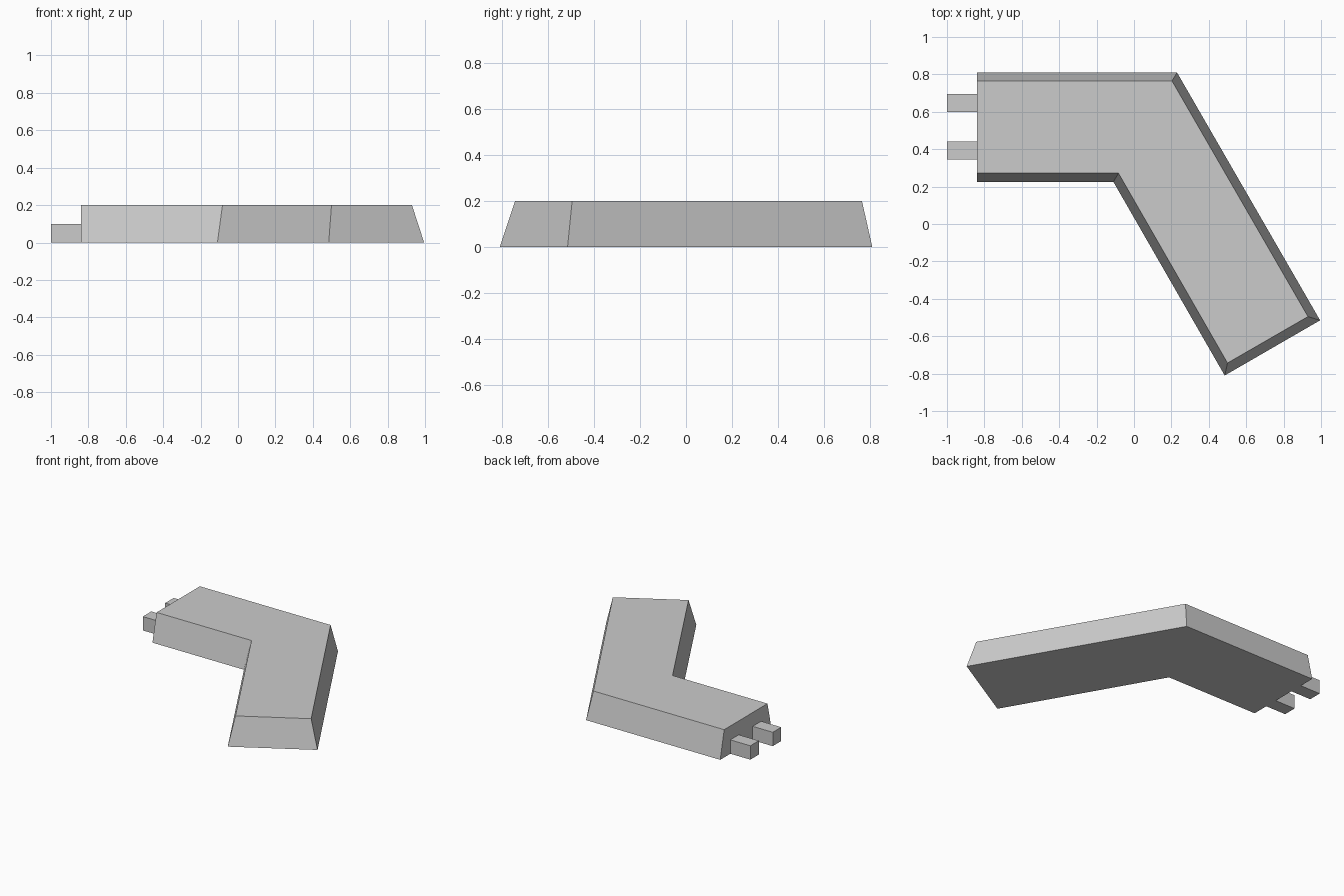
import bpy
import bmesh

cube = bpy.data.objects.get("Cube")
if cube:
    bpy.data.objects.remove(cube, do_unlink=True)

grey = bpy.data.materials.new("plain grey")
grey.use_nodes = True
colour = (0.6, 0.6, 0.6, 1)
grey.diffuse_color = colour
grey.node_tree.nodes["Principled BSDF"].inputs["Base Color"].default_value = colour


def loft(name, bottom, top, height):
    """Closed solid between two matching outlines, listed anticlockwise."""
    bm = bmesh.new()
    low = [bm.verts.new((x, y, 0)) for x, y in bottom]
    high = [bm.verts.new((x, y, height)) for x, y in top]
    bm.faces.new(low[::-1])
    bm.faces.new(high)
    for i in range(len(low)):
        j = (i + 1) % len(low)
        bm.faces.new((low[i], low[j], high[j], high[i]))
    mesh = bpy.data.meshes.new(name)
    bm.to_mesh(mesh)
    bm.free()
    mesh.materials.append(grey)
    obj = bpy.data.objects.new(name, mesh)
    bpy.context.collection.objects.link(obj)
    return obj


# Bent body with sloping sides and a flat, upright connector end
base = [(-0.84, 0.225), (-0.11, 0.225), (0.485, -0.81),
        (0.995, -0.515), (0.23, 0.81), (-0.84, 0.81)]
deck = [(-0.84, 0.272), (-0.083, 0.272), (0.5, -0.743),
        (0.93, -0.495), (0.203, 0.765), (-0.84, 0.765)]
loft("bent_body", base, deck, 0.2)

# Two connector pegs
for name, y in (("front_peg", 0.392), ("back_peg", 0.647)):
    w = 0.048
    outline = [(-1, y - w), (-0.84, y - w), (-0.84, y + w), (-1, y + w)]
    loft(name, outline, outline, 0.1)
